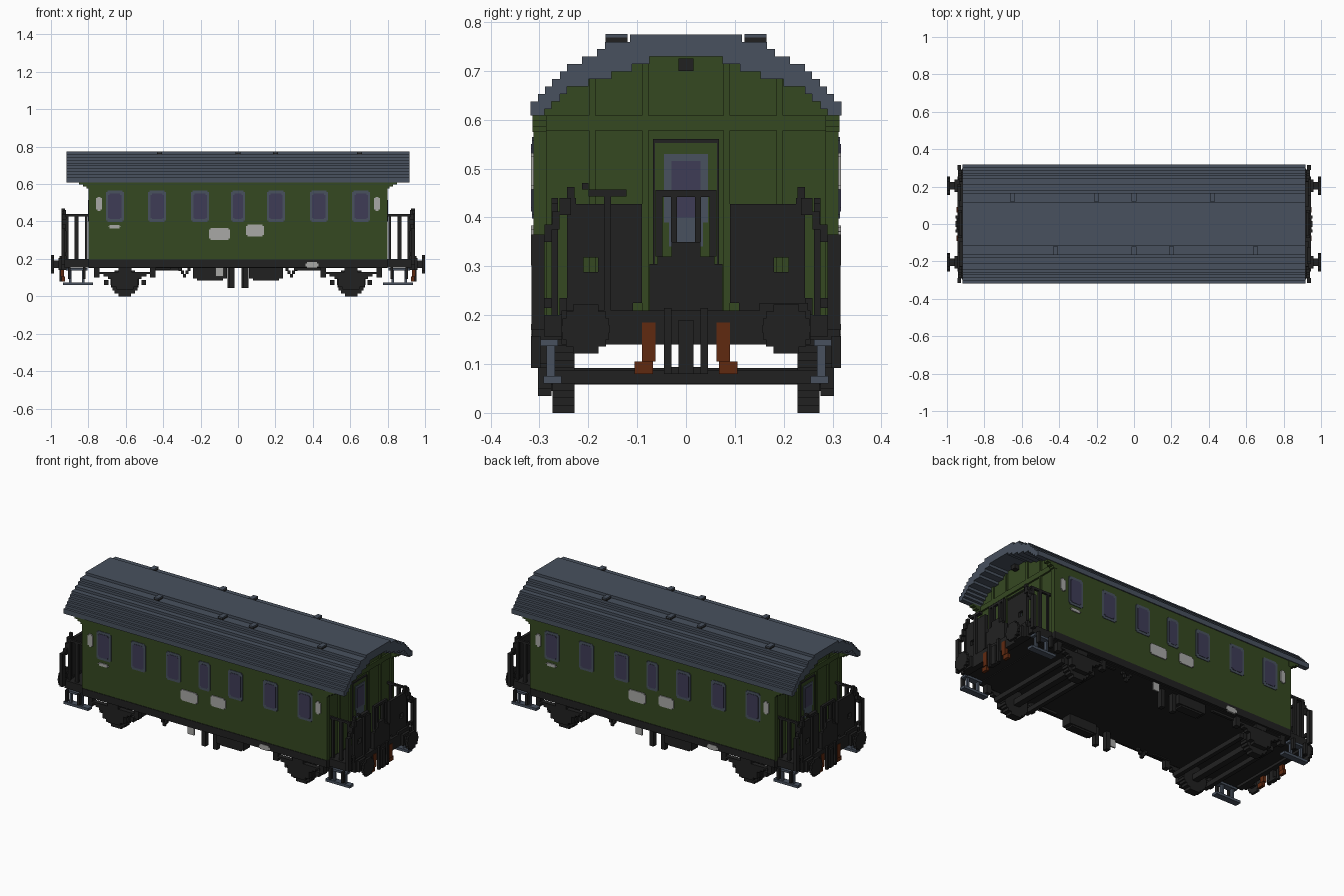
import bpy, bmesh, math

if "Cube" in bpy.data.objects:
    bpy.data.objects.remove(bpy.data.objects["Cube"], do_unlink=True)

V = 0.0153  # size of one stair step


def material(name, rgb):
    lin = [((c / 255 + 0.055) / 1.055) ** 2.4 for c in rgb] + [1]
    m = bpy.data.materials.new(name)
    m.use_nodes = True
    m.diffuse_color = lin
    b = m.node_tree.nodes["Principled BSDF"]
    b.inputs["Base Color"].default_value = lin
    b.inputs["Roughness"].default_value = 0.9
    return m


GREEN = material("dark green", (53, 72, 33))
SLATE = material("slate grey", (72, 81, 94))
BLACK = material("soft black", (33, 33, 33))
GLASS = material("violet glass", (62, 60, 86))
PALE = material("pale grey", (168, 168, 166))
RUST = material("rust brown", (96, 41, 16))


def finish(name, mat, bm, turn):
    """Make the object; turn adds a copy rotated half a turn about z."""
    bmesh.ops.recalc_face_normals(bm, faces=bm.faces)
    me = bpy.data.meshes.new(name)
    bm.to_mesh(me)
    bm.free()
    me.materials.append(mat)
    for i in range(2 if turn else 1):
        ob = bpy.data.objects.new(name + ("_opposite" if i else ""), me)
        ob.rotation_euler.z = math.pi * i
        bpy.context.collection.objects.link(ob)


def boxes(name, mat, items, mirror=False, turn=True):
    """One object from (x0, x1, y0, y1, z0, z1) boxes, optionally mirrored in y."""
    bm = bmesh.new()
    for x0, x1, y0, y1, z0, z1 in items:
        for s in ((1, -1) if mirror else (1,)):
            vs = bmesh.ops.create_cube(bm, size=1)["verts"]
            for v in vs:
                v.co.x = x1 if v.co.x > 0 else x0
                v.co.y = s * (y1 if v.co.y > 0 else y0)
                v.co.z = z1 if v.co.z > 0 else z0
    finish(name, mat, bm, turn)


def prism(name, mat, pts, x0, x1, turn=False):
    """Extrude a (y, z) outline along x."""
    bm = bmesh.new()
    face = bm.faces.new([bm.verts.new((x0, y, z)) for y, z in pts])
    ext = bmesh.ops.extrude_face_region(bm, geom=[face])["geom"]
    for v in ext:
        if isinstance(v, bmesh.types.BMVert):
            v.co.x = x1
    finish(name, mat, bm, turn)


def arch(ys, base, first):
    """Stepped symmetric arch from -y to +y."""
    half, z = [], base
    for i, y in enumerate(ys):
        half += [(-y, z), (-y, first + V * i)]
        z = first + V * i
    return half + [(-y, z) for y, z in reversed(half)]


def disc(c, r, rows):
    """Stepped disc as (half width, z0, z1) rows."""
    h = 2 * r / rows
    out = []
    for i in range(rows):
        d = -r + h * (i + 0.5)
        out.append((math.sqrt(r * r - d * d), c + d - h / 2, c + d + h / 2))
    return out


def plate(name, mat, x0, x1, z0, z1, out, c=V / 2):
    """Thin plate with stepped corners on the side wall."""
    boxes(name, mat, [(x0 + c, x1 - c, -out, -0.31, z0, z0 + c),
                      (x0, x1, -out, -0.31, z0 + c, z1 - c),
                      (x0 + c, x1 - c, -out, -0.31, z1 - c, z1)])


# Roof shell and carriage body
outer = arch([.318, .303, .289, .274, .258, .244, .213, .182, .166, .115], .608, .637)
inner = arch([.29, .275, .258, .243, .2, .152, .11, .075], .608, .622)
prism("roof", SLATE, outer + inner[::-1], -.917, .917)
prism("body", GREEN, [(-.312, .19), (-.312, .608)] + inner + [(.312, .608), (.312, .19)], -.79, .79)

# Roof vents
for i, x in enumerate((-.65, -.2, 0, .42)):
    boxes(f"roof_vent_{i}", BLACK, [(x - .014, x + .014, .12, .165, .75, .768)])
    boxes(f"roof_vent_cap_{i}", SLATE, [(x - .014, x + .014, .12, .165, .768, .775)])

# Side windows
for i, x in enumerate((-.658, -.432, -.203, 0, .203, .432, .658)):
    w = .038 if i == 3 else .048
    plate(f"window_frame_{i}", SLATE, x - w, x + w, .398, .565, .315)
    plate(f"window_glass_{i}", GLASS, x - w + .012, x + w - .012, .412, .55, .317)

# Pale panels on the sides
for i, p in enumerate([(-.155, -.043, .302, .366), (.043, .139, .32, .383), (-.76, -.728, .457, .532),
                       (.728, .76, .457, .532), (-.695, -.625, .362, .38), (.36, .43, .152, .182)]):
    plate(f"side_plate_{i}", PALE, *p, .3175)

# End wall: corner brackets, cross beam, ribs
boxes("end_bracket", GREEN, [(.785, .79 + .02 * k + .02, .285, .314, .575 + .011 * k, .586 + .011 * k)
                             for k in range(3)], mirror=True)
boxes("end_beam", GREEN, [(.785, .80, -.3, .3, .578, .608)], turn=True)
boxes("end_ribs", GREEN, [(.785, .798, .077, .09, .19, .578), (.785, .798, .077, .09, .608, .725),
                          (.785, .798, .185, .198, .19, .578), (.785, .798, .185, .198, .608, .683),
                          (.785, .80, .285, .312, .19, .578)], mirror=True)
boxes("end_lamp", BLACK, [(.785, .82, -.015, .015, .70, .725)])

# End door
boxes("end_door", GREEN, [(.785, .796, -.064, .064, .2, .552)])
boxes("door_trim", BLACK, [(.785, .799, -.068, .068, .552, .56), (.785, .799, -.068, -.063, .2, .552),
                           (.785, .799, .063, .068, .2, .552)])
boxes("door_window_frame", SLATE, [(.79, .799, -.045, .045, .39, .53), (.79, .799, -.035, .035, .34, .39)])
boxes("door_window_glass", GLASS, [(.79, .802, -.03, .03, .4, .515)])

# Underframe: floor, side sills, end platforms, buffer beams
boxes("floor", BLACK, [(-.80, .80, -.3, .3, .15, .195)], turn=False)
boxes("side_sill", BLACK, [(-.80, .80, -.315, -.295, .155, .197)])
boxes("platform", BLACK, [(.80, .93, -.29, .29, .155, .2)])
boxes("buffer_beam", BLACK, [(.91, .945, -.255, .255, .14, .21), (.925, .945, .15, .25, .21, .225)], mirror=False)

# Platform gates, with small square openings, and raised centre gangway panel
boxes("platform_gate", BLACK, [(.915, .932, .09, .18, .225, .427), (.915, .932, .21, .244, .2, .427),
                               (.915, .932, .18, .21, .2, .288), (.915, .932, .18, .21, .318, .427),
                               (.915, .932, .108, .18, .2, .225), (.915, .932, .225, .244, .427, .44)], mirror=True)
boxes("gangway_panel", BLACK, [(.92, .94, -.075, .075, .15, .305), (.92, .94, -.058, .058, .305, .32),
                               (.92, .94, -.03, .03, .32, .35), (.92, .935, -.062, .062, .442, .456)])
boxes("gangway_bars", BLACK, [(.92, .935, .018, .031, .35, .442), (.92, .935, .048, .062, .32, .442)], mirror=True)

# Curved corner handrails and side railing
boxes("corner_handrail", BLACK, [(.925, .945, .29, .316, .17, .365), (.92, .94, .275, .29, .215, .235),
                                 (.92, .94, .274, .29, .35, .385), (.92, .94, .259, .274, .375, .412),
                                 (.92, .94, .235, .259, .405, .44), (.92, .94, .244, .259, .2, .235),
                                 (.92, .935, .228, .244, .42, .462)], mirror=True)
boxes("side_railing", BLACK, [(.79, .925, .262, .275, .427, .44), (.805, .817, .262, .275, .2, .427),
                              (.853, .873, .262, .275, .2, .427), (.905, .92, .262, .275, .2, .427)], mirror=True)

# Brake crank on the platform
boxes("brake_crank", BLACK, [(.932, .945, -.168, -.153, .14, .445), (.925, .945, -.2, -.122, .443, .457),
                             (.925, .945, -.213, -.2, .457, .47)])

# Buffers
boxes("buffer_head", BLACK, [(.985, 1, .205 + s * w - (w if s else 0) - 0, .205 + w, a, b)
                             for s in (0,) for w, a, b in disc(.172, .05, 7)]
      + [(.985, 1, .205 - w, .205, a, b) for w, a, b in disc(.172, .05, 7)], mirror=True)
boxes("buffer_shaft", BLACK, [(.94, .985, .185, .225, .152, .192), (.94, .96, .172, .238, .14, .205)], mirror=True)

# Coupling and brake hoses
boxes("coupling", BLACK, [(.93, .955, -.015, .015, .08, .19), (.93, .95, -.03, .03, .08, .094),
                          (.94, .955, -.045, -.03, .08, .215), (.94, .955, .03, .045, .08, .215)])
boxes("brake_hose", RUST, [(.93, .948, .062, .09, .105, .185), (.925, .943, .068, .105, .08, .105)], mirror=True)

# Boarding steps
boxes("step_treads", SLATE, [(.805, .92, .262, .298, .137, .15), (.775, .935, .255, .292, .06, .075)], mirror=True)
boxes("step_brackets", SLATE, [(x, x + .013, .268, .285, .073, .14) for x in (.82, .89)], mirror=True)
boxes("step_hangers", BLACK, [(x, x + .014, .298, .317, .092, .157) for x in (.815, .895)], mirror=True)

# Wheelsets: stepped wheels, axle, brake beams
WX = .605
boxes("wheels", BLACK, [(WX - w, WX + w, .228, .273, a, b) for w, a, b in disc(.077, .077, 10)], mirror=True)
boxes("axle", BLACK, [(WX - .018, WX + .018, -.29, .29, .058, .092)])
boxes("brake_beams", BLACK, [(WX + d - .012, WX + d + .012, -.27, .27, .06, .088) for d in (-.1, .1)])

# Leaf springs and axle boxes
spring = [(.14, .118, .13), (.115, .105, .118), (.09, .092, .105), (.07, .05, .092), (.045, .035, .05)]
boxes("leaf_spring", BLACK, [(WX - w, WX + w, .275, .303, a, b) for w, a, b in spring]
      + [(WX - .035, WX + .035, .275, .305, .13, .16)]
      + [(WX + s * .15 - .015, WX + s * .15 + .015, .27, .3, .1, .16) for s in (-1, 1)], mirror=True)

# Under-floor equipment along the edges
boxes("equipment_box", BLACK, [(.06, .24, -.29, -.23, .095, .155), (.08, .22, -.285, -.235, .085, .095)])
boxes("hanging_posts", BLACK, [(.03, .055, -.275, -.245, .045, .155), (-.045, -.02, -.275, -.245, .045, .155)])
boxes("hanging_loop", BLACK, [(-.285 + s * .012 * k - .008, -.285 + s * .012 * k + .008, -.285, -.27,
                               .1 + .018 * k, .12 + .018 * k) for k in range(3) for s in (-1, 1)])
boxes("hanging_placard", PALE, [(-.12, -.078, -.3, -.292, .105, .165)])
boxes("truss_rods", BLACK, [(-.46, -.36, -.28, -.265, .143, .155), (.3, .45, -.28, -.265, .138, .15)])
